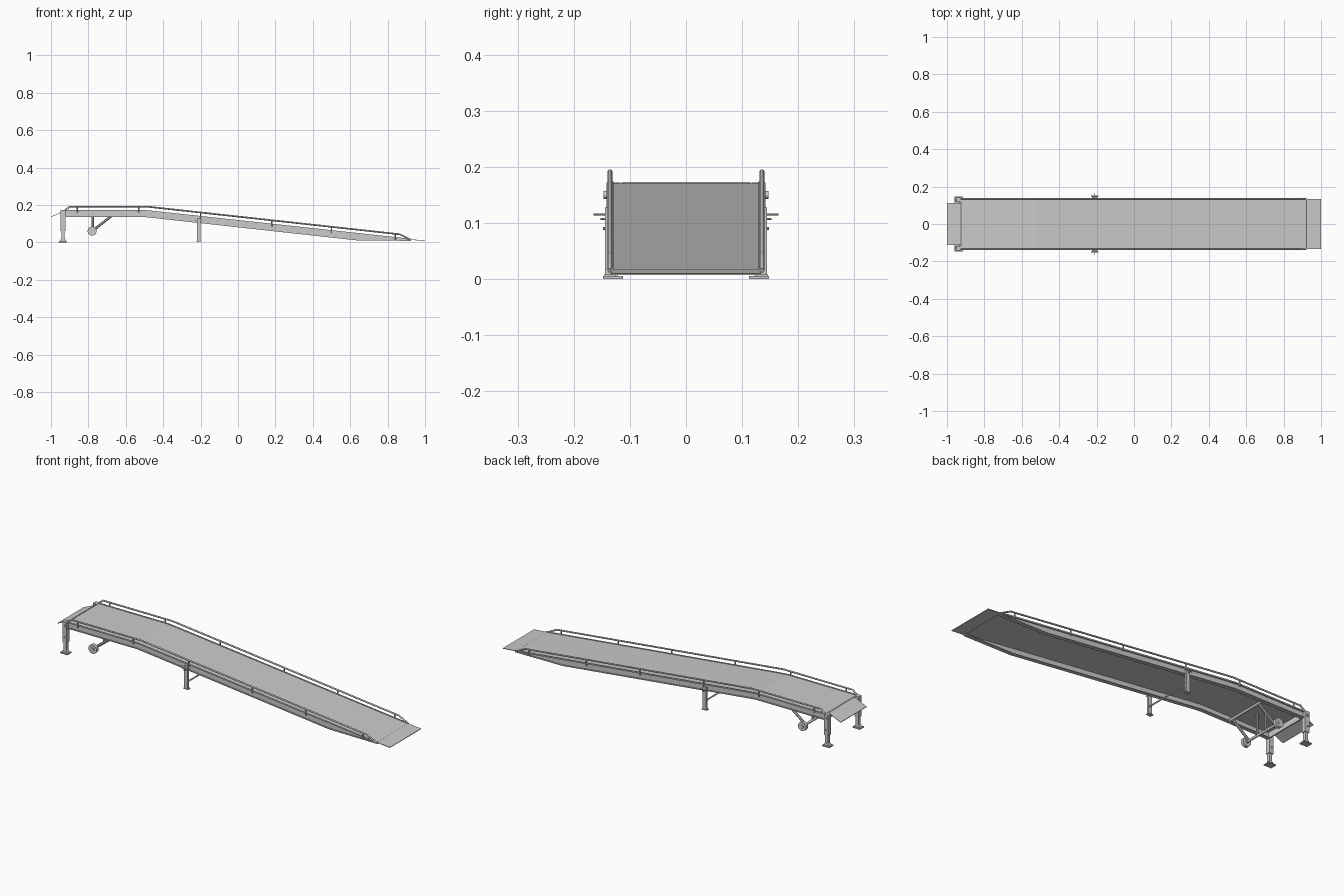
import bpy, bmesh, math
from mathutils import Vector

if "Cube" in bpy.data.objects:
    bpy.data.objects.remove(bpy.data.objects["Cube"])


def finish(name, bm, smooth=False):
    bmesh.ops.recalc_face_normals(bm, faces=bm.faces)
    me = bpy.data.meshes.new(name)
    bm.to_mesh(me)
    bm.free()
    ob = bpy.data.objects.new(name, me)
    bpy.context.collection.objects.link(ob)
    if smooth:
        bpy.context.view_layer.objects.active = ob
        ob.select_set(True)
        bpy.ops.object.shade_smooth_by_angle(angle=math.radians(40))
        ob.select_set(False)
    return ob


def prism(name, pts, y0, y1):
    """Extrude an xz outline from y0 to y1."""
    bm = bmesh.new()
    face = bm.faces.new([bm.verts.new((x, y0, z)) for x, z in pts])
    ext = bmesh.ops.extrude_face_region(bm, geom=[face])["geom"]
    bmesh.ops.translate(bm, vec=(0, y1 - y0, 0),
                        verts=[v for v in ext if isinstance(v, bmesh.types.BMVert)])
    return finish(name, bm)


def strip(name, pts, t, y0, y1):
    """Sheet of thickness t hanging under an xz polyline."""
    return prism(name, pts + [(x, z - t) for x, z in reversed(pts)], y0, y1)


def box(name, x0, x1, y0, y1, z0, z1):
    return prism(name, [(x0, z0), (x1, z0), (x1, z1), (x0, z1)], y0, y1)


def rod(name, a, b, r, n=12):
    a, b = Vector(a), Vector(b)
    bm = bmesh.new()
    bmesh.ops.create_cone(bm, cap_ends=True, segments=n, radius1=r, radius2=r,
                          depth=(b - a).length)
    q = (b - a).to_track_quat('Z', 'Y')
    for v in bm.verts:
        v.co = q @ v.co + (a + b) / 2
    return finish(name, bm, True)


def tube_path(name, pts, r):
    cu = bpy.data.curves.new(name, 'CURVE')
    cu.dimensions = '3D'
    cu.bevel_depth = r
    cu.bevel_resolution = 2
    cu.use_fill_caps = True
    sp = cu.splines.new('POLY')
    sp.points.add(len(pts) - 1)
    for p, c in zip(sp.points, pts):
        p.co = (*c, 1)
    ob = bpy.data.objects.new(name, cu)
    bpy.context.collection.objects.link(ob)


top = [(-0.925, 0.171), (-0.52, 0.171), (-0.46, 0.166), (0.925, 0.016)]
bottom = [(-0.925, 0.136), (-0.51, 0.136), (-0.46, 0.131), (0.64, 0.010), (0.925, 0.008)]


def deck_z(x):
    for (xa, za), (xb, zb) in zip(top, top[1:]):
        if x <= xb:
            return za + (zb - za) * (x - xa) / (xb - xa)


# Deck sheet and lips
strip("deck_sheet", top, 0.004, -0.134, 0.134)
strip("upper_lip", [(-1.0, 0.137), (-0.925, 0.171)], 0.003, -0.111, 0.111)
strip("lower_lip", [(0.915, 0.017), (1.0, 0.010)], 0.003, -0.133, 0.133)
rod("upper_hinge", (-0.925, -0.115, 0.169), (-0.925, 0.115, 0.169), 0.004)
rod("lower_hinge", (0.922, -0.133, 0.014), (0.922, 0.133, 0.014), 0.003)
box("upper_end_plate", -0.927, -0.921, -0.126, 0.126, 0.137, 0.169)

for s, side in ((-1, "front"), (1, "back")):
    # Side channel beam
    prism(side + "_beam_web", top + bottom[::-1], s * 0.123, s * 0.128)
    strip(side + "_beam_flange", [(x, z + 0.004) for x, z in bottom], 0.004, s * 0.114, s * 0.134)
    strip(side + "_curb", [(x, z + 0.003) for x, z in top], 0.007, s * 0.129, s * 0.135)

    # Guard rail and its posts
    ry = s * 0.1355
    path = [(-0.925, 0.171), (-0.9, 0.191), (-0.49, 0.191), (-0.45, 0.187),
            (0.865, 0.043), (0.92, 0.015)]
    tube_path(side + "_rail", [(x, ry, z) for x, z in path], 0.0045)
    for i, x in enumerate((-0.86, -0.53, -0.2, 0.18, 0.5, 0.84)):
        z = deck_z(x)
        rod(f"{side}_rail_post_{i}", (x, ry, z - 0.012), (x, ry, z + 0.02), 0.0035, 8)

    # Telescopic end leg with foot plate
    ly = s * 0.13
    box(side + "_end_leg_outer", -0.948, -0.923, ly - 0.012, ly + 0.012, 0.06, 0.172)
    box(side + "_end_leg_inner", -0.944, -0.927, ly - 0.008, ly + 0.008, 0.006, 0.07)
    box(side + "_end_foot", -0.959, -0.914, ly - 0.018, ly + 0.018, 0.0, 0.005)
    prism(side + "_end_foot_gusset", [(-0.955, 0.005), (-0.918, 0.005), (-0.927, 0.02),
          (-0.944, 0.02)], ly - 0.009, ly + 0.009)
    rod(side + "_end_leg_pin", (-0.936, s * 0.112, 0.09), (-0.936, s * 0.148, 0.09), 0.003, 8)
    rod(side + "_end_leg_crank", (-0.936, s * 0.147, 0.15), (-0.936, s * 0.14, 0.15), 0.007)

    # Middle support leg with adjusting handles
    my = s * 0.138
    box(side + "_middle_leg", -0.22, -0.2, my - 0.006, my + 0.006, 0.006, 0.127)
    box(side + "_middle_foot", -0.224, -0.196, s * 0.125, s * 0.146, 0.004, 0.008)
    rod(side + "_middle_handle", (-0.21, s * 0.125, 0.115), (-0.21, s * 0.165, 0.115), 0.0018, 8)
    rod(side + "_middle_pin", (-0.21, s * 0.125, 0.107), (-0.21, s * 0.152, 0.107), 0.0018, 8)
    rod(side + "_handle_bar", (-0.23, s * 0.15, 0.115), (-0.19, s * 0.15, 0.115), 0.0018, 8)

    # Wheel with hub, trailing arm and jack strut
    rod(side + "_wheel", (-0.78, s * 0.108, 0.06), (-0.78, s * 0.126, 0.06), 0.024, 24)
    rod(side + "_wheel_hub", (-0.78, s * 0.104, 0.06), (-0.78, s * 0.129, 0.06), 0.009)
    rod(side + "_wheel_arm", (-0.78, s * 0.095, 0.06), (-0.68, s * 0.095, 0.138), 0.007, 8)
    rod(side + "_wheel_strut", (-0.776, s * 0.03, 0.06), (-0.776, s * 0.03, 0.167), 0.006, 8)

# Cross members
rod("wheel_axle", (-0.78, -0.11, 0.06), (-0.78, 0.11, 0.06), 0.007)
rod("wheel_pivot_bar", (-0.68, -0.124, 0.14), (-0.68, 0.124, 0.14), 0.007)
rod("middle_leg_crossbar", (-0.203, -0.136, 0.045), (-0.203, 0.136, 0.045), 0.004)
